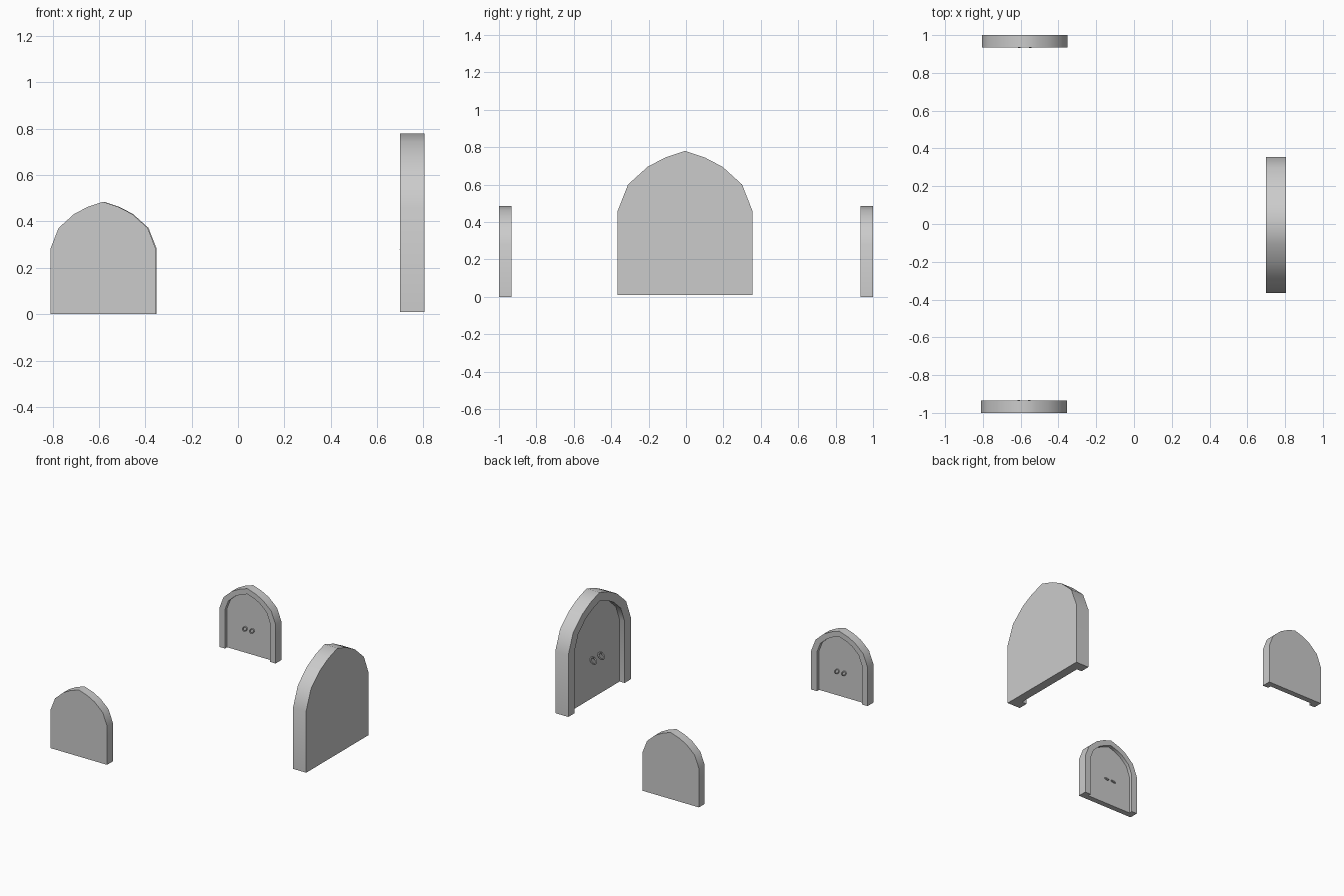
import bpy, bmesh, math
from mathutils import Matrix, Vector

if "Cube" in bpy.data.objects:
    bpy.data.objects.remove(bpy.data.objects["Cube"])

# Full-size arched door: half outline (offset from centre, height), front at y = 0
SPRING, DEPTH, RECESS, INSET = 0.45, 0.105, 0.04, 0.8
HALF = [(0.36, 0), (0.36, SPRING), (0.305, 0.59), (0.20, 0.685), (0.105, 0.735)]


def arch(s=1.0):
    half = [(x * s, SPRING + (z - SPRING) * s if z > SPRING else z) for x, z in HALF]
    top = (0, SPRING + 0.32 * s)
    return half + [top] + [(-x, z) for x, z in reversed(half)]


def finish(name, bm, matrix):
    bmesh.ops.recalc_face_normals(bm, faces=bm.faces)
    me = bpy.data.meshes.new(name)
    bm.to_mesh(me)
    bm.free()
    ob = bpy.data.objects.new(name, me)
    bpy.context.collection.objects.link(ob)
    ob.matrix_world = matrix
    bpy.ops.object.select_all(action='DESELECT')
    ob.select_set(True)
    bpy.context.view_layer.objects.active = ob
    bpy.ops.object.shade_smooth_by_angle(angle=math.radians(38))
    return ob


def frame(matrix):
    # Arch strip between outer and inner outlines, extruded through the depth
    bm = bmesh.new()
    outer = [bm.verts.new((x, 0, z)) for x, z in arch()]
    inner = [bm.verts.new((x, 0, z)) for x, z in arch(INSET)]
    faces = [bm.faces.new((outer[i], outer[i + 1], inner[i + 1], inner[i]))
             for i in range(len(outer) - 1)]
    ext = bmesh.ops.extrude_face_region(bm, geom=faces, use_keep_orig=True)
    moved = [g for g in ext['geom'] if isinstance(g, bmesh.types.BMVert)]
    bmesh.ops.translate(bm, verts=moved, vec=(0, DEPTH, 0))
    finish("door_frame", bm, matrix)


def panel(matrix):
    # Recessed leaf, flush with the back of the frame
    bm = bmesh.new()
    face = bm.faces.new([bm.verts.new((x, RECESS, z)) for x, z in arch(INSET)])
    ext = bmesh.ops.extrude_face_region(bm, geom=[face], use_keep_orig=True)
    moved = [g for g in ext['geom'] if isinstance(g, bmesh.types.BMVert)]
    bmesh.ops.translate(bm, verts=moved, vec=(0, DEPTH - RECESS, 0))
    finish("door_panel", bm, matrix)


def ring_handle(x, matrix):
    # Ring pull hanging at a slant from the leaf
    bm = bmesh.new()
    n, m, R, r = 10, 6, 0.024, 0.006
    tilt = Matrix.Translation((x, 0.018, 0.285)) @ Matrix.Rotation(math.radians(-40), 4, 'X')
    grid = []
    for i in range(n):
        a = 2 * math.pi * i / n
        row = []
        for j in range(m):
            b = 2 * math.pi * j / m
            d = R + r * math.cos(b)
            p = Vector((d * math.cos(a), r * math.sin(b), d * math.sin(a)))
            row.append(bm.verts.new(tilt @ p))
        grid.append(row)
    for i in range(n):
        for j in range(m):
            k, l = (i + 1) % n, (j + 1) % m
            bm.faces.new((grid[i][j], grid[k][j], grid[k][l], grid[i][l]))
    finish("ring_handle", bm, matrix)


def door(location, turn, size):
    mat = (Matrix.Translation(location) @ Matrix.Rotation(math.radians(turn), 4, 'Z')
           @ Matrix.Scale(size, 4))
    frame(mat)
    panel(mat)
    for x in (-0.045, 0.045):
        ring_handle(x, mat)


# Two small doors facing each other, one large door facing -x
door((-0.578, 0.934, 0), 0, 0.63)
door((-0.582, -0.934, 0), 180, 0.63)
door((0.70, -0.005, 0.01), -90, 1.0)
